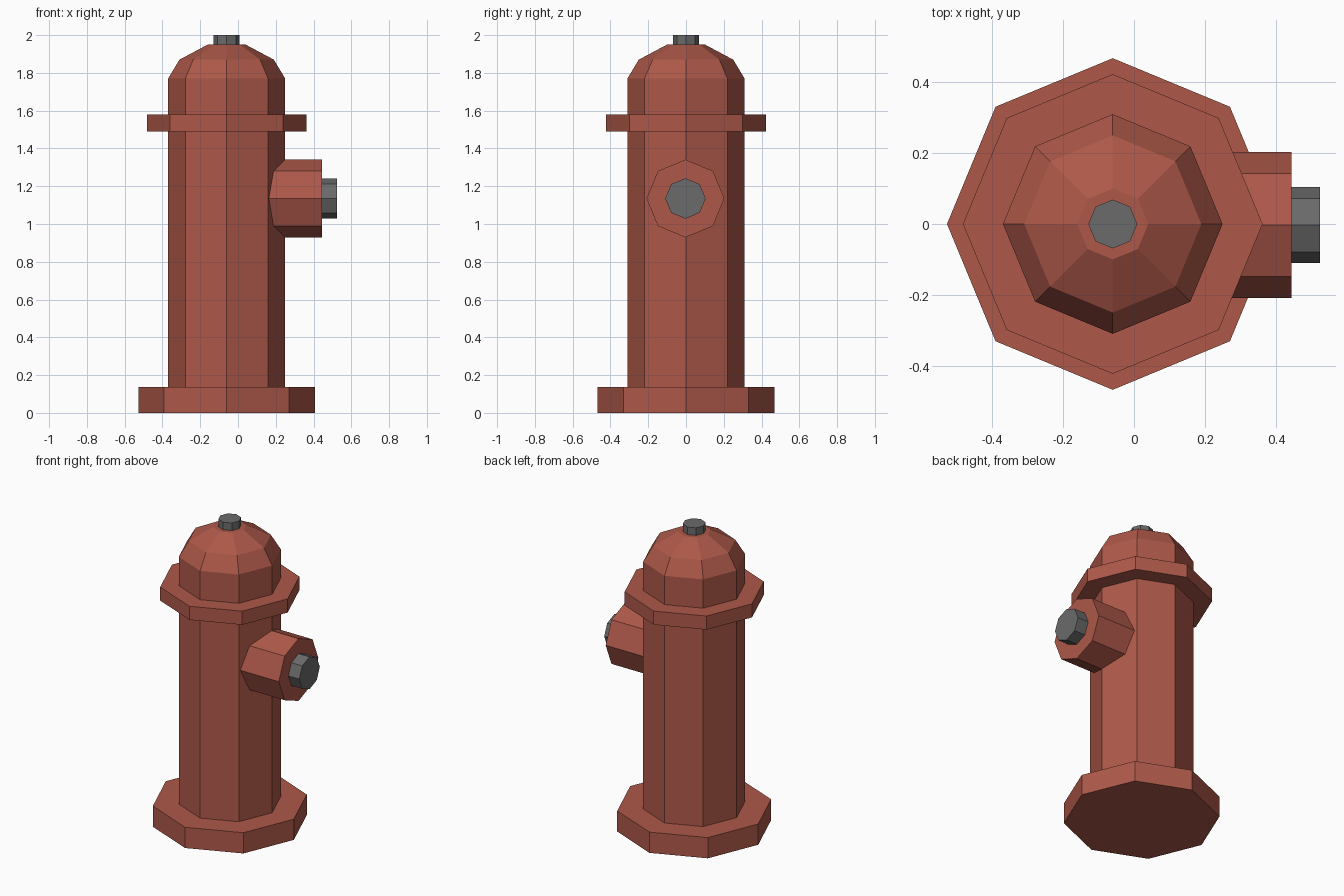
import bpy, bmesh, math
from mathutils import Matrix

if "Cube" in bpy.data.objects:
    bpy.data.objects.remove(bpy.data.objects["Cube"])

SIDES = 8
AXIS_X = -0.06      # upright axis of the hydrant
OUTLET_Z = 1.135    # height of the side outlet


def material(name, rgb):
    m = bpy.data.materials.new(name)
    m.diffuse_color = (*rgb, 1.0)
    m.use_nodes = True
    m.node_tree.nodes["Principled BSDF"].inputs["Base Color"].default_value = m.diffuse_color
    return m


RED = material("brick_red", (0.42, 0.098, 0.066))
GREY = material("dark_grey", (0.145, 0.145, 0.145))


def turned(name, profile, mat, matrix):
    """Eight-sided turned solid from (radius, height) rings, capped at both ends."""
    bm = bmesh.new()
    rings = []
    for r, h in profile:
        rings.append([bm.verts.new((r * math.cos(2 * math.pi * i / SIDES),
                                    r * math.sin(2 * math.pi * i / SIDES), h))
                      for i in range(SIDES)])
    for a, b in zip(rings, rings[1:]):
        for i in range(SIDES):
            j = (i + 1) % SIDES
            bm.faces.new((a[i], a[j], b[j], b[i]))
    bm.faces.new(rings[0][::-1])
    bm.faces.new(rings[-1])
    bmesh.ops.recalc_face_normals(bm, faces=bm.faces)
    bm.transform(matrix)
    mesh = bpy.data.meshes.new(name)
    bm.to_mesh(mesh)
    bm.free()
    mesh.materials.append(mat)
    obj = bpy.data.objects.new(name, mesh)
    bpy.context.collection.objects.link(obj)
    return obj


upright = Matrix.Translation((AXIS_X, 0, 0))
sideways = Matrix.Translation((0, -0.003, OUTLET_Z)) @ Matrix.Rotation(math.pi / 2, 4, 'Y')

# Foot plate, barrel with domed bonnet, and collar
turned("base_plate", [(0.468, 0), (0.468, 0.137)], RED, upright)
turned("barrel_and_dome", [(0.31, 0.1), (0.31, 1.77), (0.25, 1.87), (0.10, 1.95)], RED, upright)
turned("collar", [(0.423, 1.49), (0.423, 1.58)], RED, upright)

# Nut on top of the dome
turned("top_nut", [(0.069, 1.93), (0.069, 2.0)], GREY, upright)

# Side outlet and its nut, pointing along +x
turned("side_outlet", [(0.206, 0.1), (0.206, 0.445)], RED, sideways)
turned("outlet_nut", [(0.107, 0.42), (0.107, 0.525)], GREY, sideways)
